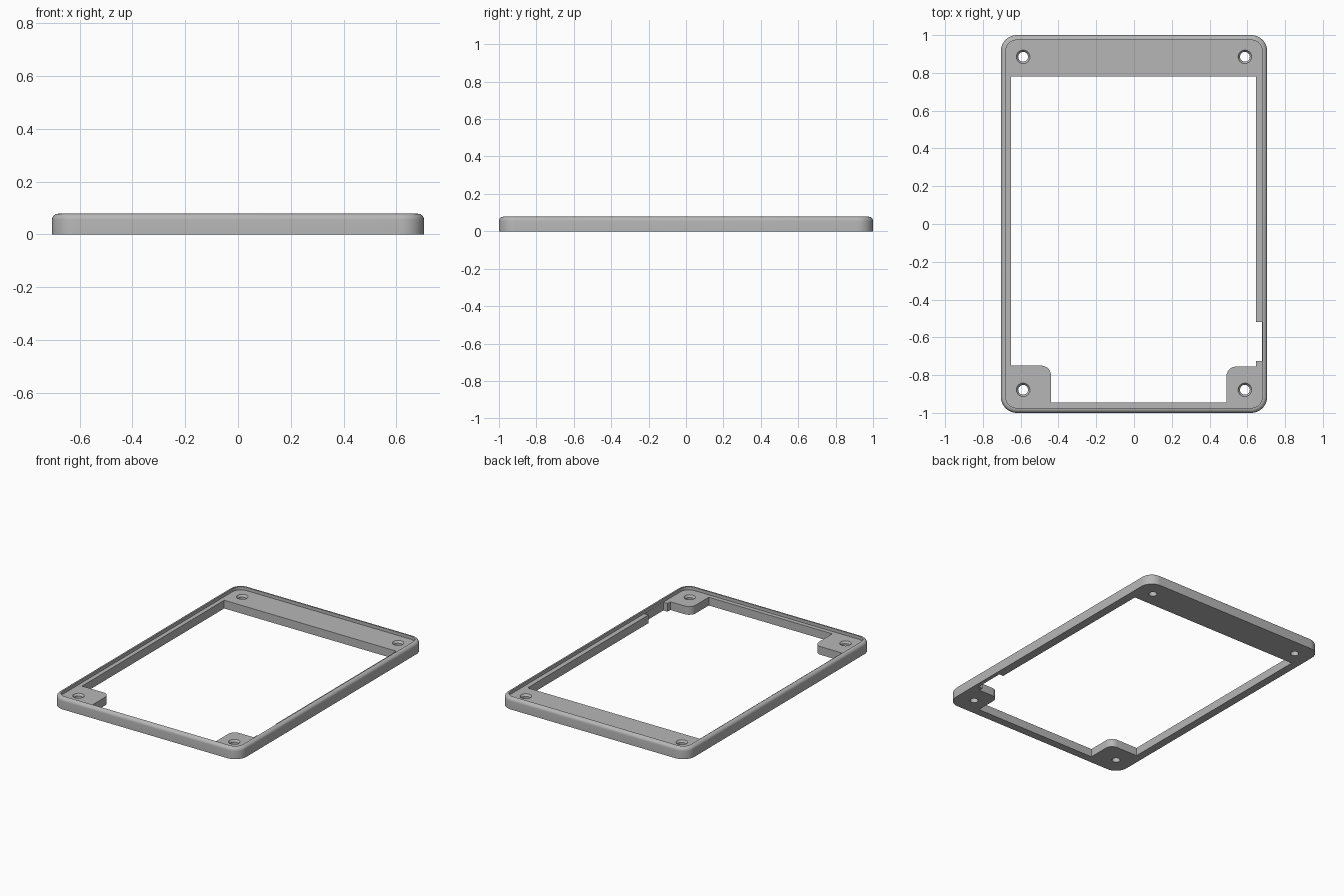
import bpy, bmesh
from math import sin, cos, pi
from mathutils import Vector

if "Cube" in bpy.data.objects:
    bpy.data.objects.remove(bpy.data.objects["Cube"])

HALF_X, HALF_Y, HEIGHT = 0.705, 1.0, 0.078
CORNER, EDGE, RIM, FLOOR = 0.085, 0.023, 0.026, 0.056

grey = bpy.data.materials.new("plain grey")
grey.use_nodes = True
colour = (0.47, 0.47, 0.47, 1)
grey.diffuse_color = colour
grey.node_tree.nodes["Principled BSDF"].inputs["Base Color"].default_value = colour


def rounded_rect(inset, steps=10):
    """Counter-clockwise rounded rectangle, offset inward from the outer wall."""
    r = CORNER - inset
    pts = []
    for k, (sx, sy) in enumerate([(1, 1), (-1, 1), (-1, -1), (1, -1)]):
        for i in range(steps + 1):
            a = (k + i / steps) * pi / 2
            pts.append((sx * (HALF_X - CORNER) + r * cos(a),
                        sy * (HALF_Y - CORNER) + r * sin(a)))
    return pts


def circle(x, y, r, n=32):
    return [(x + r * cos(2 * pi * i / n), y + r * sin(2 * pi * i / n)) for i in range(n)]


def fillet(corners, steps=8):
    """Polygon from (x, y, radius) entries with right-angled corners."""
    pts = []
    for i, (x, y, r) in enumerate(corners):
        p = Vector((x, y))
        if not r:
            pts.append(p)
            continue
        u = (Vector(corners[i - 1][:2]) - p).normalized()
        v = (Vector(corners[(i + 1) % len(corners)][:2]) - p).normalized()
        for s in range(steps + 1):
            a = s / steps * pi / 2
            pts.append(p + r * (u * (1 - sin(a)) + v * (1 - cos(a))))
    return pts


def loft(name, layers):
    """Closed solid through stacked outlines of equal length: [(outline, z), ...]."""
    bm = bmesh.new()
    rings = [[bm.verts.new((p[0], p[1], z)) for p in pts] for pts, z in layers]
    n = len(rings[0])
    for low, high in zip(rings, rings[1:]):
        for i in range(n):
            j = (i + 1) % n
            bm.faces.new((low[i], low[j], high[j], high[i]))
    bm.faces.new(rings[0])
    bm.faces.new(rings[-1])
    bmesh.ops.recalc_face_normals(bm, faces=bm.faces)
    mesh = bpy.data.meshes.new(name)
    bm.to_mesh(mesh)
    bm.free()
    mesh.materials.append(grey)
    obj = bpy.data.objects.new(name, mesh)
    bpy.context.collection.objects.link(obj)
    return obj


# Slab with a rounded upper edge
layers = [(rounded_rect(0), 0)]
for i in range(7):
    a = i / 6 * pi / 2
    layers.append((rounded_rect(EDGE * (1 - cos(a))), HEIGHT - EDGE * (1 - sin(a))))
frame = loft("bezel_frame", layers)

# Shallow recess inside the rim
recess = rounded_rect(RIM)
cutters = [loft("recess_cutter", [(recess, FLOOR), (recess, 0.2)])]

# Main window, with corner pads and the side notch
window = fillet([
    (-0.65, 0.78, 0), (-0.65, -0.75, 0), (-0.44, -0.75, 0.05), (-0.44, -0.945, 0),
    (0.49, -0.945, 0), (0.49, -0.755, 0.05), (0.647, -0.755, 0), (0.647, -0.725, 0),
    (0.678, -0.725, 0), (0.678, -0.52, 0), (0.647, -0.52, 0), (0.647, 0.78, 0)])
cutters.append(loft("window_cutter", [(window, -0.1), (window, 0.3)]))

# Countersunk screw holes
for x in (-0.587, 0.587):
    for y in (-0.878, 0.885):
        small, wide = circle(x, y, 0.026), circle(x, y, 0.036)
        cutters.append(loft("screw_hole_cutter", [
            (small, -0.1), (small, FLOOR - 0.014), (wide, FLOOR), (wide, 0.2)]))

# Cut everything, then discard the cutters
for cutter in cutters:
    cutter.hide_render = True
    mod = frame.modifiers.new(cutter.name, "BOOLEAN")
    mod.operation, mod.solver, mod.object = "DIFFERENCE", "EXACT", cutter
bpy.context.view_layer.objects.active = frame
frame.select_set(True)
for mod in list(frame.modifiers):
    bpy.ops.object.modifier_apply(modifier=mod.name)
for cutter in cutters:
    bpy.data.objects.remove(cutter)

bpy.ops.object.shade_smooth_by_angle(angle=pi / 6)
